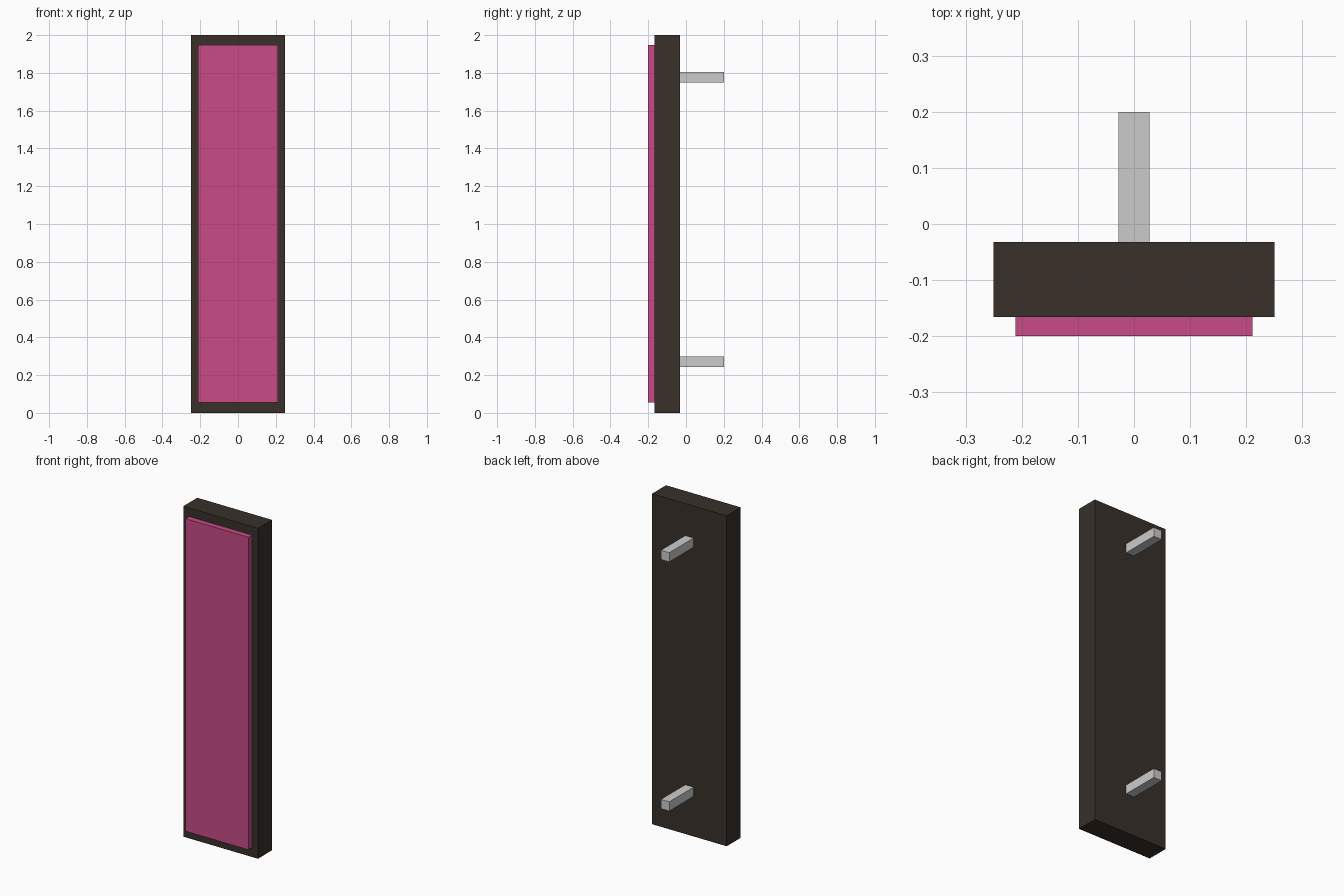
import bpy
import bmesh
from mathutils import Vector

if "Cube" in bpy.data.objects:
    bpy.data.objects.remove(bpy.data.objects["Cube"])


def material(name, rgb):
    mat = bpy.data.materials.new(name)
    mat.diffuse_color = (*rgb, 1.0)
    mat.use_nodes = True
    mat.node_tree.nodes["Principled BSDF"].inputs["Base Color"].default_value = mat.diffuse_color
    return mat


def box(name, lo, hi, mat=None):
    lo, hi = Vector(lo), Vector(hi)
    bm = bmesh.new()
    bmesh.ops.create_cube(bm, size=1.0)
    bmesh.ops.scale(bm, vec=hi - lo, verts=bm.verts)
    bmesh.ops.translate(bm, vec=(lo + hi) / 2, verts=bm.verts)
    mesh = bpy.data.meshes.new(name)
    bm.to_mesh(mesh)
    bm.free()
    obj = bpy.data.objects.new(name, mesh)
    bpy.context.collection.objects.link(obj)
    if mat:
        mesh.materials.append(mat)
    return obj


dark = material("dark_casing", (0.04, 0.03, 0.023))
pink = material("pink_face", (0.578, 0.07, 0.242))

# Sign casing
box("sign_casing", (-0.25, -0.166, 0), (0.25, -0.032, 2), dark)

# Raised front panel
box("front_panel", (-0.211, -0.2, 0.056), (0.211, -0.166, 1.948), pink)

# Wall mounting brackets
for name, z in (("lower_bracket", 0.27), ("upper_bracket", 1.778)):
    box(name, (-0.028, -0.032, z - 0.028), (0.028, 0.2, z + 0.028))
